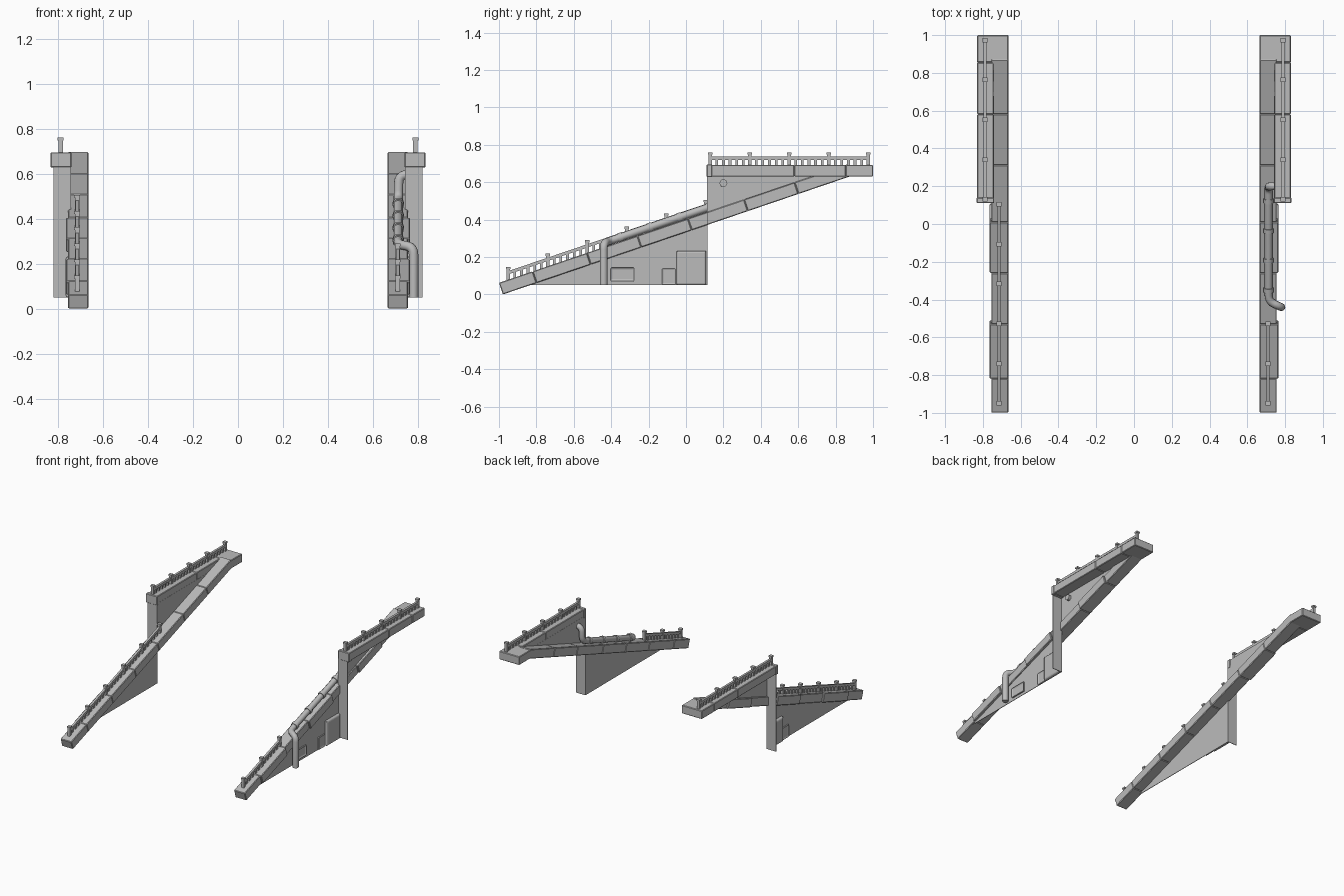
import bpy, bmesh, math
from mathutils import Vector

old = bpy.data.objects.get("Cube")
if old:
    bpy.data.objects.remove(old, do_unlink=True)

stone = bpy.data.materials.new("stone grey")
stone.use_nodes = True
GREY = (0.5, 0.5, 0.5, 1)
stone.diffuse_color = GREY
stone.node_tree.nodes["Principled BSDF"].inputs["Base Color"].default_value = GREY

SLOPE = 0.34
DROP = Vector((0.021, -0.062))     # from the top edge of the beam to its underside


def top_z(y):
    return 0.062 + SLOPE * (y + 1)


def finish(name, bm, bevel=0):
    bmesh.ops.recalc_face_normals(bm, faces=bm.faces)
    mesh = bpy.data.meshes.new(name)
    bm.to_mesh(mesh)
    bm.free()
    mesh.materials.append(stone)
    obj = bpy.data.objects.new(name, mesh)
    bpy.context.collection.objects.link(obj)
    if bevel:
        mod = obj.modifiers.new("bevel", "BEVEL")
        mod.width = bevel
        mod.segments = 1
    return obj


def add_prism(bm, profile, x0, x1):
    """Extrude a (y, z) profile from x0 to x1."""
    a = [bm.verts.new((x0, y, z)) for y, z in profile]
    b = [bm.verts.new((x1, y, z)) for y, z in profile]
    bm.faces.new(a)
    bm.faces.new(b[::-1])
    for i in range(len(a)):
        j = (i + 1) % len(a)
        bm.faces.new((a[i], a[j], b[j], b[i]))


def prism(name, profile, x0, x1, bevel=0):
    bm = bmesh.new()
    add_prism(bm, profile, x0, x1)
    return finish(name, bm, bevel)


def rect(y0, y1, z0, z1):
    return [(y0, z0), (y1, z0), (y1, z1), (y0, z1)]


def railing(name, x, posts, base):
    """Posts, handrail and balusters standing on the height function base(y)."""
    bm = bmesh.new()
    for y in posts:
        z = base(y)
        add_prism(bm, rect(y - 0.009, y + 0.009, z - 0.01, z + 0.06), x - 0.01, x + 0.01)
        add_prism(bm, rect(y - 0.012, y + 0.012, z + 0.056, z + 0.068), x - 0.013, x + 0.013)
    a, b = posts[0], posts[-1]
    add_prism(bm, [(a, base(a) + 0.028), (b, base(b) + 0.028),
                   (b, base(b) + 0.046), (a, base(a) + 0.046)], x - 0.008, x + 0.008)
    for p, q in zip(posts, posts[1:]):
        for i in range(1, 6):
            y = p + (q - p) * i / 6
            z = base(y)
            add_prism(bm, rect(y - 0.007, y + 0.007, z - 0.01, z + 0.034), x - 0.006, x + 0.006)
    finish(name, bm)


def panel(name, s, y0, y1, z0, z1, depth, recess):
    """Raised plate with a tapered rim, its middle optionally sunk."""
    bm = bmesh.new()
    add_prism(bm, rect(y0, y1, z0, z1), s * 0.742, s * (0.745 + depth))
    bmesh.ops.recalc_face_normals(bm, faces=bm.faces)
    face = max(bm.faces, key=lambda f: s * f.calc_center_median().x)
    bmesh.ops.inset_individual(bm, faces=[face], thickness=0.012)
    for v in face.verts:
        v.co.x += s * recess
    finish(name, bm, 0.003)


def tube(name, points, radius):
    data = bpy.data.curves.new(name, "CURVE")
    data.dimensions = "3D"
    data.bevel_depth = radius
    data.bevel_resolution = 3
    data.use_fill_caps = True
    line = data.splines.new("POLY")
    line.points.add(len(points) - 1)
    for p, co in zip(line.points, points):
        p.co = (*co, 1)
    line.use_smooth = True
    data.materials.append(stone)
    obj = bpy.data.objects.new(name, data)
    bpy.context.collection.objects.link(obj)


def rounded(corners, r, steps=5):
    """Replace each inner corner of a path by a small curve."""
    pts = [Vector(c) for c in corners]
    out = [pts[0]]
    for a, c, b in zip(pts, pts[1:], pts[2:]):
        p = c + (a - c).normalized() * r
        q = c + (b - c).normalized() * r
        for i in range(steps + 1):
            t = i / steps
            out.append(p * (1 - t) ** 2 + c * 2 * t * (1 - t) + q * t * t)
    return out + [pts[-1]]


joints = [-1, -0.82, -0.53, -0.26, 0.01, 0.31, 0.58, 0.87]
for s, side in ((1, "left"), (-1, "right")):
    # Sloping beam of separate blocks, every second one a little wider
    for i, (a, b) in enumerate(zip(joints, joints[1:])):
        top = [Vector((y, top_z(y))) for y in (a, b)]
        profile = [top[0], top[1], top[1] + DROP, top[0] + DROP]
        prism(f"{side}_slope_block_{i + 1}", profile, s * 0.665, s * (0.755 + 0.009 * (i % 2)), 0.004)

    # Level coping and the wide landing block
    for i, (a, b, x) in enumerate(((0.115, 0.58, 0.743), (0.58, 0.855, 0.743), (0.855, 1, 0.665))):
        prism(f"{side}_coping_{i + 1}", rect(a, b, 0.63, 0.692), s * x, s * 0.83, 0.004)
    prism(f"{side}_coping_end_cap", rect(0.11, 0.14, 0.627, 0.695), s * 0.74, s * 0.833, 0.004)

    # Thin walls below and above the beam, and the cross wall between them
    prism(f"{side}_lower_wall", [(-0.85, 0.05), (0.115, 0.05), (0.115, 0.41), (-0.82, 0.09)],
          s * 0.742, s * 0.746)
    prism(f"{side}_upper_wall", [(0.115, 0.4), (0.85, 0.64), (0.115, 0.64)], s * 0.742, s * 0.746)
    prism(f"{side}_cross_wall", rect(0.112, 0.116, 0.05, 0.64), s * 0.742, s * 0.82)

    # Wall panels
    panel(f"{side}_large_panel", s, -0.05, 0.108, 0.05, 0.232, 0.015, 0.006)
    panel(f"{side}_small_panel", s, -0.13, -0.055, 0.05, 0.142, 0.010, -0.006)

    # Upper railing
    railing(f"{side}_upper_railing", s * 0.788, [0.13 + 0.211 * i for i in range(5)], lambda y: 0.692)

# Framed vent found on one side only
panel("left_vent", 1, -0.405, -0.275, 0.07, 0.145, 0.012, -0.008)

# Lower railings: full length on one side, short beside the pipe
railing("right_lower_railing", -0.715, [-0.95 + 0.211 * i for i in range(6)], top_z)
railing("left_lower_railing", 0.71, [-0.95 + 0.211 * i for i in range(3)], top_z)

# Drain pipe with couplings
path = [(0.78, -0.44, 0.05), (0.78, -0.44, 0.275), (0.712, -0.41, 0.285),
        (0.712, 0.195, 0.49), (0.715, 0.2, 0.595), (0.765, 0.2, 0.595)]
tube("drain_pipe", rounded(path, 0.035), 0.021)
a, b = Vector(path[2]), Vector(path[3])
along = (b - a).normalized() * 0.012
for i, t in enumerate((0.1, 0.36, 0.62, 0.88)):
    c = a.lerp(b, t)
    tube(f"pipe_coupling_{i + 1}", [c - along, c + along], 0.026)
